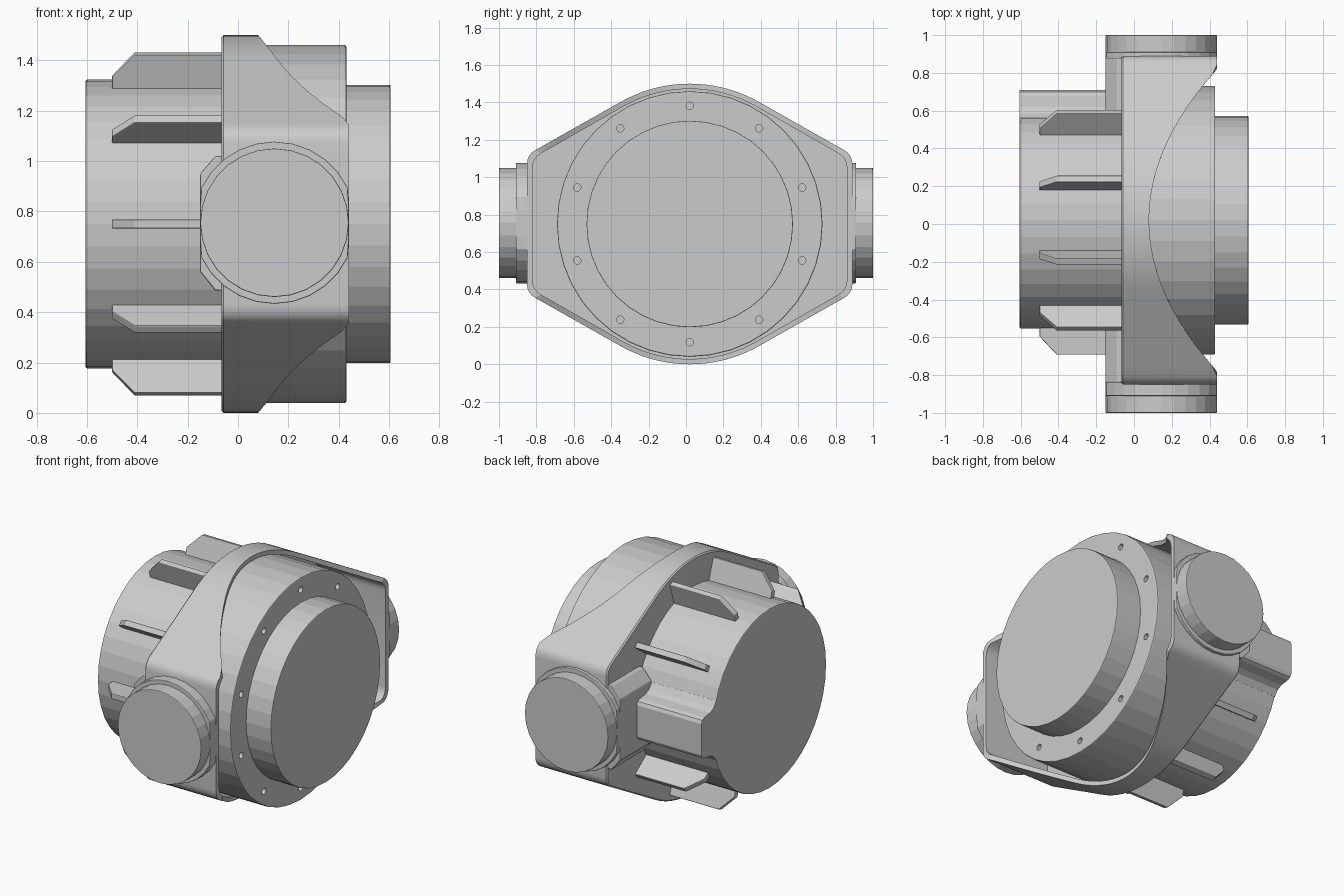
import bpy, bmesh
from math import sin, cos, pi, radians, hypot, atan2, acos, ceil
from mathutils import Vector, Matrix

if "Cube" in bpy.data.objects:
    bpy.data.objects.remove(bpy.data.objects["Cube"])

CY, CZ = 0.02, 0.75          # main axis runs along x through this point


def finish(name, bm, bevel=0.0):
    bmesh.ops.recalc_face_normals(bm, faces=bm.faces)
    me = bpy.data.meshes.new(name)
    bm.to_mesh(me)
    bm.free()
    ob = bpy.data.objects.new(name, me)
    bpy.context.collection.objects.link(ob)
    if bevel:
        m = ob.modifiers.new("edge_round", 'BEVEL')
        m.width, m.segments, m.limit_method = bevel, 2, 'ANGLE'
        m.angle_limit = radians(40)
    return ob


def prism(name, pts, axis, a, b, bevel=0.0):
    """Extrude a 2D profile: axis 'x' takes (y, z), axis 'y' takes (x, z)."""
    place = (lambda p, t: (t, p[0], p[1])) if axis == 'x' else (lambda p, t: (p[0], t, p[1]))
    bm = bmesh.new()
    lo = [bm.verts.new(place(p, a)) for p in pts]
    hi = [bm.verts.new(place(p, b)) for p in pts]
    bm.faces.new(lo)
    bm.faces.new(hi)
    n = len(pts)
    for i in range(n):
        j = (i + 1) % n
        bm.faces.new((lo[i], lo[j], hi[j], hi[i]))
    return finish(name, bm, bevel)


def circle(c0, c1, r, n=40):
    return [(c0 + r * cos(2 * pi * i / n), c1 + r * sin(2 * pi * i / n)) for i in range(n)]


# round bodies along the main axis
prism("rear_barrel", circle(CY, CZ, 0.573), 'x', -0.605, 0.0, 0.006)
main = prism("main_drum", circle(CY, CZ, 0.71), 'x', -0.04, 0.43, 0.006)
prism("front_barrel", circle(CY, CZ, 0.552), 'x', 0.40, 0.605, 0.004)

# ring of bolt holes in the drum face
bm = bmesh.new()
for i in range(10):
    a = pi / 2 + i * pi / 5
    bmesh.ops.create_cone(bm, cap_ends=True, segments=12, radius1=0.02, radius2=0.02, depth=0.12,
                          matrix=Matrix.Translation((0.43, CY + 0.632 * cos(a), CZ + 0.632 * sin(a)))
                          @ Matrix.Rotation(pi / 2, 4, 'Y'))
cutter = finish("bolt_hole_cutter", bm)
cutter.hide_render = True
cutter.hide_set(True)
cut = main.modifiers.new("bolt_holes", 'BOOLEAN')
cut.object, cut.operation, cut.solver = cutter, 'DIFFERENCE', 'EXACT'


# yoke frame: tangent-sided outline with a rim cut back in a parabola
def outline(r, w, h, corner=0.05):
    ta = atan2(h, w) + acos(r / hypot(w, h))
    q = [(r * cos(pi / 2 + (ta - pi / 2) * i / 10), r * sin(pi / 2 + (ta - pi / 2) * i / 10))
         for i in range(11)]
    c, t = Vector((w, h)), Vector(q[-1])
    p0 = c + (t - c).normalized() * corner
    p1 = c - Vector((0, corner))
    q += [tuple(t.lerp(p0, i / 8)) for i in range(1, 9)]
    for i in range(1, 5):
        s = i / 4
        q.append(tuple(p0 * (1 - s) ** 2 + c * 2 * s * (1 - s) + p1 * s * s))
    right = q + [(y, -z) for y, z in reversed(q)]
    return right + [(-y, z) for y, z in reversed(right[1:-1])]


def rim(y):
    return min(0.44, 0.08 + 0.5625 * y * y)


outer = outline(0.75, 0.87, 0.37)
inner = outline(0.722, 0.84, 0.352)
bm = bmesh.new()
small = [(y * 0.99, z * 0.99) for y, z in outer]
loops = [[bm.verts.new((-0.065, CY + y, CZ + z)) for y, z in small],
         [bm.verts.new((-0.057, CY + y, CZ + z)) for y, z in outer],
         [bm.verts.new((rim(y), CY + y, CZ + z)) for y, z in outer],
         [bm.verts.new((rim(y), CY + y, CZ + z)) for y, z in inner],
         [bm.verts.new((-0.03, CY + y, CZ + z)) for y, z in inner]]
n = len(outer)
for A, B in zip(loops, loops[1:]):
    for i in range(n):
        j = (i + 1) % n
        bm.faces.new((A[i], A[j], B[j], B[i]))
bm.faces.new(loops[0])
bm.faces.new(loops[-1])
frame = finish("yoke_frame", bm)
bpy.context.view_layer.objects.active = frame
frame.select_set(True)
bpy.ops.object.shade_smooth_by_angle(angle=radians(25))
frame.select_set(False)

# side pivots: flanged collar clipped flat front and rear, cap and backing block
collar = [(min(0.44, max(-0.15, x)), z) for x, z in circle(0.145, 0.755, 0.322, 28)]
block = [(-0.05, 1.02), (-0.09, 1.02), (-0.15, 0.95), (-0.15, 0.56), (-0.09, 0.485), (-0.05, 0.485)]
for side, s in (("left", -1), ("right", 1)):
    wall = CY + s * 0.85
    prism(side + "_pivot_collar", collar, 'y', wall, s * 0.91, 0.004)
    prism(side + "_pivot_cap", circle(0.145, 0.755, 0.295, 28), 'y', s * 0.89, s * 1.0, 0.004)
    prism(side + "_pivot_block", block, 'y', CY + s * 0.54, CY + s * 0.86, 0.006)

# chamfered cooling fins round the rear barrel; the tenth place holds the conduit
bm = bmesh.new()
prof = [(-0.5, 0.54), (-0.5, 0.615), (-0.41, 0.711), (-0.04, 0.711), (-0.04, 0.54)]
for k in range(1, 10):
    a = k * pi / 5
    e, t = Vector((0, cos(a), sin(a))), Vector((0, -sin(a), cos(a)))
    sides = [[bm.verts.new(Vector((x, CY, CZ)) + e * r + t * d) for x, r in prof]
             for d in (-0.018, 0.018)]
    bm.faces.new(sides[0])
    bm.faces.new(sides[1])
    for i in range(5):
        j = (i + 1) % 5
        bm.faces.new((sides[0][i], sides[0][j], sides[1][j], sides[1][i]))
finish("cooling_fins", bm, 0.004)

# raised conduit along the rear side of the barrel, with flared foot
half = [(0.5, 0.2), (0.56, 0.19), (0.585, 0.155), (0.62, 0.138), (0.68, 0.13), (0.7, 0.12), (0.71, 0.1)]
prism("side_conduit", [(y, CZ + z) for y, z in half] + [(y, CZ - z) for y, z in reversed(half)],
      'x', -0.605, -0.05)
